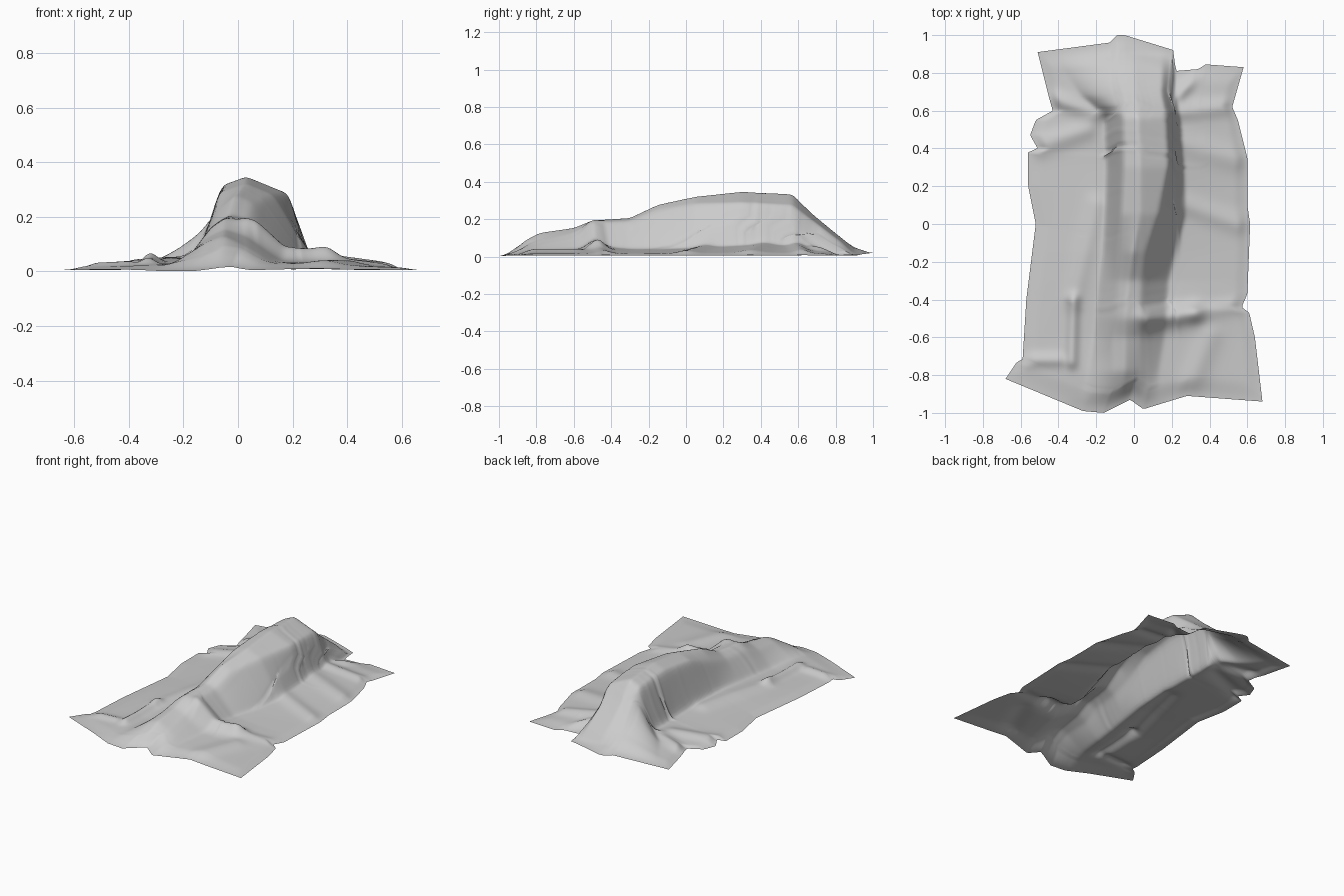
import bpy
import math
from mathutils import Vector

COLUMNS, ROWS = 120, 150

# Remove the default cube
default_cube = bpy.data.objects.get("Cube")
if default_cube:
    bpy.data.objects.remove(default_cube, do_unlink=True)


def interpolate(points, position):
    """Piecewise linear lookup; each point is (position, value, ...)."""
    if position <= points[0][0]:
        return points[0][1:]
    for before, after in zip(points, points[1:]):
        if position <= after[0]:
            blend = (position - before[0]) / (after[0] - before[0])
            return [a + (b - a) * blend for a, b in zip(before[1:], after[1:])]
    return points[-1][1:]


def edge_value(points, fraction):
    """Look up an outline edge by the fraction of the way along it."""
    start, end = points[0][0], points[-1][0]
    return interpolate(points, start + (end - start) * fraction)[0]


def smooth_step(low, high, value):
    fraction = min(max((value - low) / (high - low), 0), 1)
    return fraction * fraction * (3 - 2 * fraction)


# Ragged outline of the cloth: sides as (y, x), ends as (x, y)
right_side = [(-.82, -.68), (-.73, -.62), (-.72, -.59), (-.4, -.57), (0, -.52),
              (.2, -.56), (.38, -.56), (.4, -.51), (.47, -.55), (.55, -.52),
              (.6, -.43), (.67, -.45), (.91, -.51)]
left_side = [(-.94, .68), (-.6, .64), (-.47, .61), (-.44, .57), (-.37, .6),
             (0, .615), (.1, .6), (.35, .6), (.55, .55), (.62, .52), (.83, .58)]
front_end = [(-.68, -.82), (-.27, -.99), (-.16, -1), (-.02, -.93), (.05, -.98),
             (.28, -.91), (.68, -.94)]
back_end = [(-.51, .91), (-.13, .96), (-.09, 1), (-.05, 1), (.21, .92),
            (.22, .81), (.34, .82), (.38, .845), (.58, .83)]

# Hump sections: y, then x and height of right foot, right crest, peak,
# left crest and left foot
sections = [(-1, -.3, 0, -.14, .005, -.08, .005, 0, .005, .1, .005),
            (-.93, -.28, .02, -.14, .04, -.06, .05, .02, .035, .13, .025),
            (-.78, -.24, .03, -.11, .11, -.05, .13, .03, .09, .13, .035),
            (-.6, -.21, .025, -.12, .12, -.05, .155, .03, .13, .16, .04),
            (-.5, -.2, .03, -.1, .16, -.05, .195, .03, .185, .17, .055),
            (-.3, -.18, .04, -.09, .17, -.03, .208, .04, .19, .18, .04),
            (-.15, -.16, .045, -.09, .21, -.01, .28, .06, .25, .22, .04),
            (.05, -.15, .04, -.07, .29, .03, .322, .13, .28, .27, .045),
            (.3, -.14, .035, -.06, .315, .03, .348, .185, .285, .26, .06),
            (.57, -.15, .035, -.06, .3, .02, .335, .175, .27, .24, .06),
            (.68, -.28, .04, -.06, .2, 0, .225, .15, .19, .22, .04),
            (.8, -.36, .025, -.07, .11, 0, .125, .15, .1, .22, .025),
            (.9, -.42, .02, -.08, .05, 0, .045, .15, .03, .22, .015)]

# Creases: start x, y, end x, y, width, height
creases = [(-.33, -.73, -.32, -.4, .03, .03), (-.32, -.4, -.2, .1, .05, .015),
           (-.58, -.72, -.4, -.72, .03, .02), (.08, -.5, .32, -.47, .05, .04),
           (.32, -.47, .56, -.43, .04, .015), (.3, -.85, .4, -.6, .06, .015),
           (.28, .1, .55, 0, .05, .015), (.26, .42, .55, .34, .06, .015),
           (.25, .6, .5, .62, .04, .02), (-.5, .41, -.25, .5, .05, .02),
           (-.42, .66, -.2, .58, .04, .025), (.24, .68, .32, .78, .03, .02)]


def crease_height(x, y):
    total = 0
    point = Vector((x, y))
    for start_x, start_y, end_x, end_y, width, height in creases:
        start, end = Vector((start_x, start_y)), Vector((end_x, end_y))
        along = (point - start).dot(end - start) / (end - start).length_squared
        nearest = start.lerp(end, min(max(along, 0), 1))
        total += height * math.exp(-((point - nearest).length / width) ** 2)
    return total


def cloth_height(x, y, x_right, x_left, rim):
    section = interpolate(sections, y)
    # Flaps run from the outline to the feet of the hump
    profile = [(x_right, .012), *zip(section[::2], section[1::2]), (x_left, .012)]
    height = interpolate(profile, x)[0]
    return height * (.4 + .6 * rim) + crease_height(x, y) * (.3 + .7 * rim)


# Cloth sheet
vertices, faces = [], []
for row in range(ROWS + 1):
    v = row / ROWS
    for column in range(COLUMNS + 1):
        u = column / COLUMNS
        x_right, x_left = edge_value(right_side, v), edge_value(left_side, v)
        y_front, y_back = edge_value(front_end, u), edge_value(back_end, u)
        x = x_right + (x_left - x_right) * u
        y = y_front + (y_back - y_front) * v
        rim = smooth_step(0, .06, min(u, 1 - u, v, 1 - v))
        vertices.append([x, y, cloth_height(x, y, x_right, x_left, rim)])
        if row < ROWS and column < COLUMNS:
            corner = row * (COLUMNS + 1) + column
            above = corner + COLUMNS + 1
            faces.append((corner, corner + 1, above + 1, above))

# Soften the folds without shrinking the outline
for _ in range(4):
    heights = [vertex[2] for vertex in vertices]
    for row in range(1, ROWS):
        for column in range(1, COLUMNS):
            here = row * (COLUMNS + 1) + column
            around = (here - 1, here + 1, here - COLUMNS - 1, here + COLUMNS + 1)
            vertices[here][2] = (heights[here] + sum(heights[i] for i in around) / 4) / 2

mesh = bpy.data.meshes.new("draped_cloth")
mesh.from_pydata(vertices, [], faces)
cloth = bpy.data.objects.new("draped_cloth", mesh)
bpy.context.collection.objects.link(cloth)

# Plain grey fabric
fabric = bpy.data.materials.new("grey fabric")
fabric.use_nodes = True
grey = (.6, .6, .6, 1)
fabric.diffuse_color = grey
fabric.node_tree.nodes["Principled BSDF"].inputs["Base Color"].default_value = grey
mesh.materials.append(fabric)

# Smooth shading
bpy.ops.object.select_all(action="DESELECT")
cloth.select_set(True)
bpy.context.view_layer.objects.active = cloth
bpy.ops.object.shade_smooth_by_angle(angle=math.radians(50))
